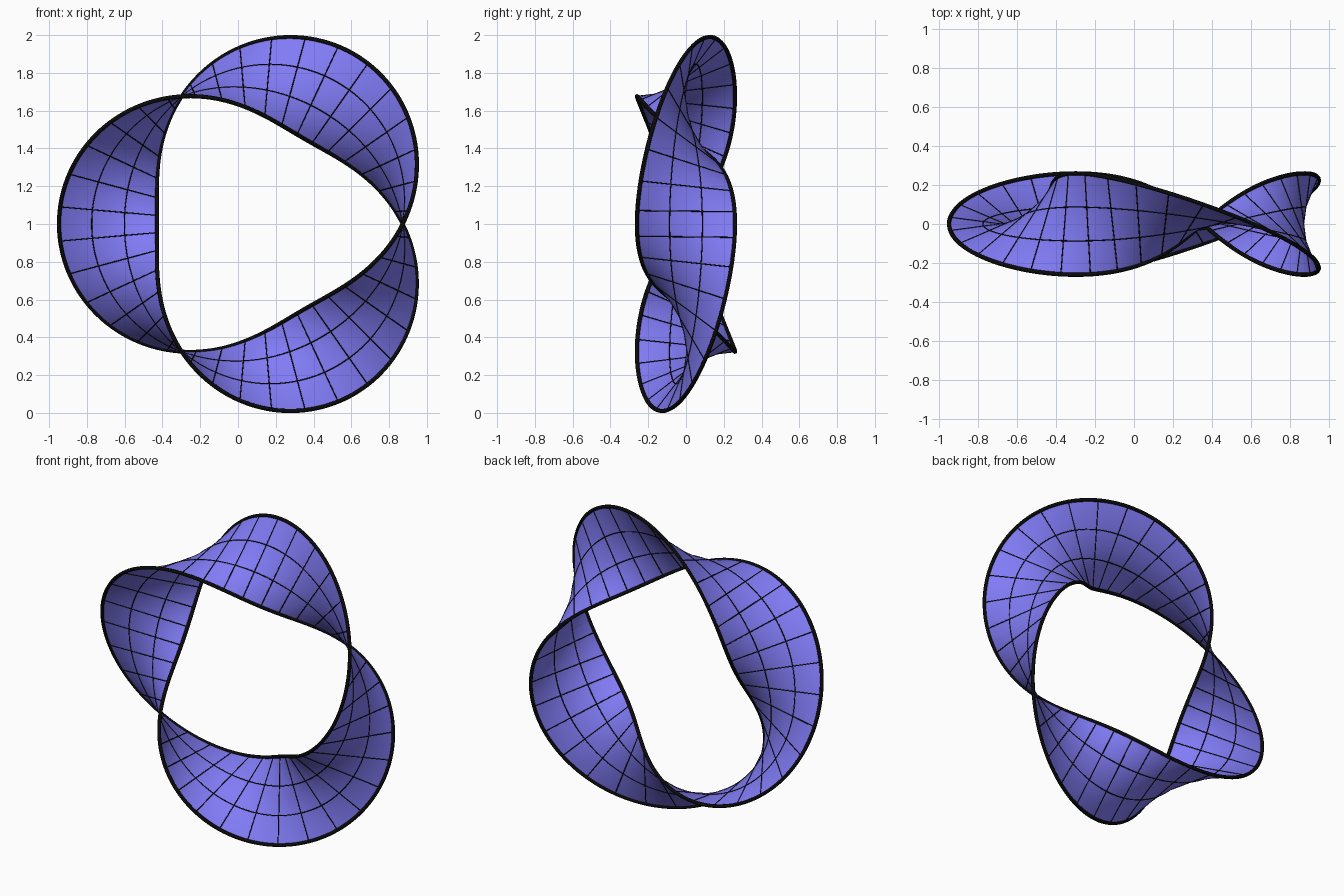
import bpy
from math import sin, cos, pi

if "Cube" in bpy.data.objects:
    bpy.data.objects.remove(bpy.data.objects["Cube"])

R, W = 0.78, 0.26          # ring radius, half width of the band
CX, CZ = 0.092, 1.0        # ring centre
N, M = 216, 12             # steps along and across the band


def point(t, u):
    """Band with three half twists: t runs around the ring, u across it."""
    r = R + u * W * sin(1.5 * t)
    return (CX + r * cos(t), -u * W * cos(1.5 * t), CZ + r * sin(t))


def material(name, color):
    m = bpy.data.materials.new(name)
    m.diffuse_color = color
    m.use_nodes = True
    m.node_tree.nodes["Principled BSDF"].inputs["Base Color"].default_value = m.diffuse_color
    return m


blue = material("violet_blue", (0.22, 0.20, 0.92, 1))
black = material("black", (0.003, 0.003, 0.003, 1))


def tubes(name, paths, radius, cyclic):
    cu = bpy.data.curves.new(name, 'CURVE')
    cu.dimensions = '3D'
    cu.bevel_depth = radius
    cu.bevel_resolution = 2
    cu.use_fill_caps = True
    for path in paths:
        s = cu.splines.new('POLY')
        s.points.add(len(path) - 1)
        for p, co in zip(s.points, path):
            p.co = (*co, 1)
        s.use_cyclic_u = cyclic
    cu.materials.append(black)
    ob = bpy.data.objects.new(name, cu)
    bpy.context.collection.objects.link(ob)
    bpy.ops.object.select_all(action='DESELECT')
    ob.select_set(True)
    bpy.context.view_layer.objects.active = ob
    bpy.ops.object.convert(target='MESH')
    bpy.ops.object.shade_smooth()


# Twisted band, left unwelded at the seam because it is one-sided
verts = [point(2 * pi * i / N, 2 * j / M - 1) for i in range(N + 1) for j in range(M + 1)]
faces = []
for i in range(N):
    for j in range(M):
        a = i * (M + 1) + j
        faces.append((a, a + 1, a + M + 2, a + M + 1))
me = bpy.data.meshes.new("twisted_band")
me.from_pydata(verts, [], faces)
me.polygons.foreach_set("use_smooth", [True] * len(faces))
me.materials.append(blue)
bpy.context.collection.objects.link(bpy.data.objects.new("twisted_band", me))


def loop(u):
    # Two turns close the curve
    return [point(2 * pi * i / N, u) for i in range(2 * N)]


# Thick rim and thin grid lines
tubes("rim", [loop(1)], 0.011, True)
tubes("long_lines", [loop(1 / 3)], 0.003, True)
cross = [[point(2 * pi * (k + 0.5) / 36, u) for u in (-1, 1)] for k in range(36)]
tubes("cross_lines", cross, 0.003, False)
